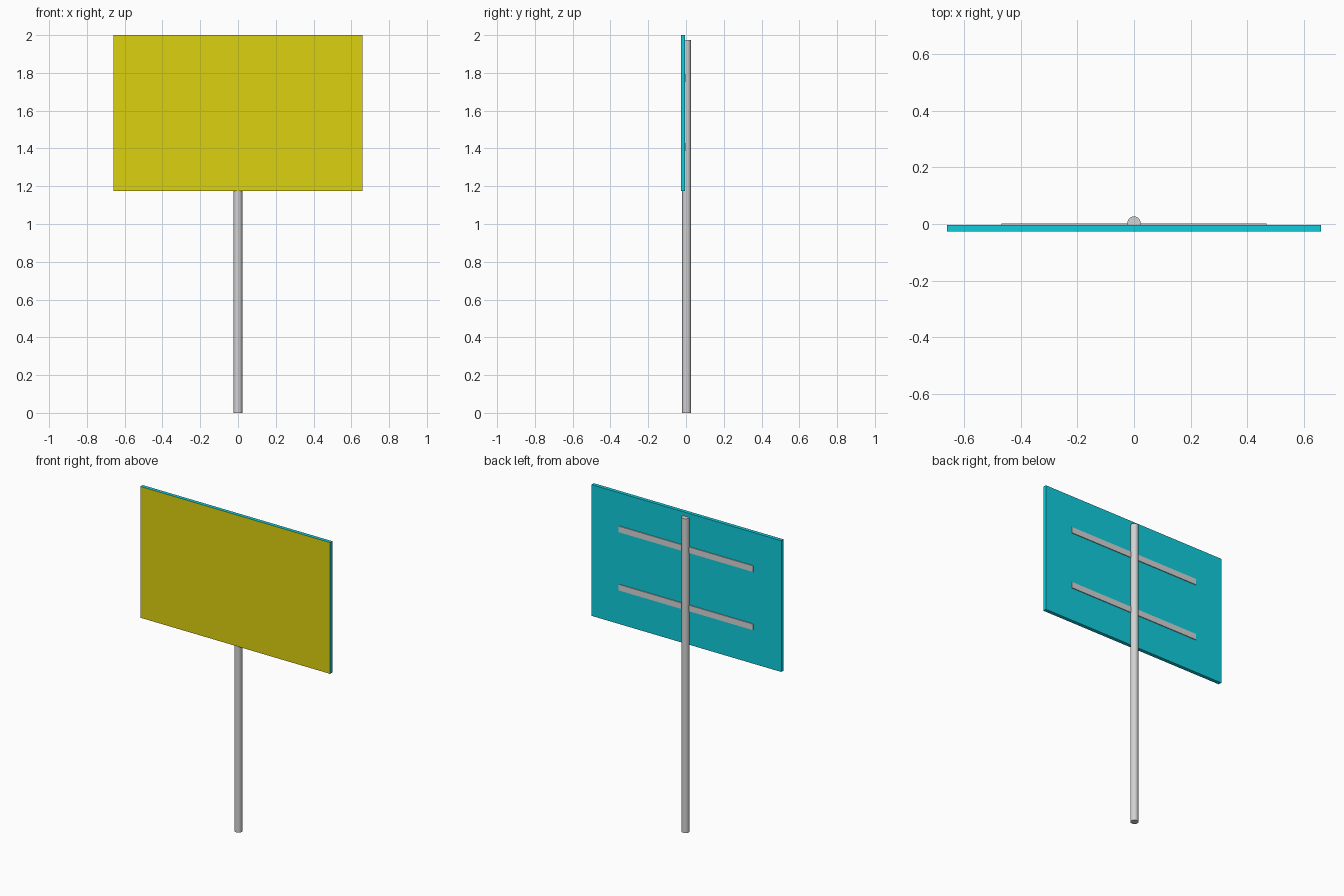
import bpy
import math

cube = bpy.data.objects.get("Cube")
if cube:
    bpy.data.objects.remove(cube, do_unlink=True)


def material(name, rgb):
    mat = bpy.data.materials.new(name)
    mat.use_nodes = True
    mat.diffuse_color = (*rgb, 1)
    mat.node_tree.nodes["Principled BSDF"].inputs["Base Color"].default_value = (*rgb, 1)
    return mat


yellow = material("sign yellow", (0.72, 0.64, 0.005))
teal = material("panel teal", (0.005, 0.61, 0.72))
grey = material("metal grey", (0.65, 0.65, 0.65))


def box(name, low, high, *mats):
    center = [(a + b) / 2 for a, b in zip(low, high)]
    bpy.ops.mesh.primitive_cube_add(size=1, location=center)
    obj = bpy.context.object
    obj.name = name
    obj.scale = [b - a for a, b in zip(low, high)]
    bpy.ops.object.transform_apply(location=False, rotation=False, scale=True)
    for mat in mats:
        obj.data.materials.append(mat)
    return obj


# Sign panel: teal body with a yellow front face
panel = box("sign_panel", (-0.66, -0.027, 1.175), (0.66, -0.004, 2), teal, yellow)
for face in panel.data.polygons:
    face.material_index = int(face.normal.y < -0.5)

# Horizontal mounting bars on the back
for name, z in (("lower_bar", 1.407), ("upper_bar", 1.773)):
    box(name, (-0.467, -0.005, z - 0.019), (0.467, 0.001, z + 0.019), grey)

# Round post
height = 1.975
bpy.ops.mesh.primitive_cylinder_add(vertices=16, radius=0.0235, depth=height,
                                    location=(0, 0.0035, height / 2))
post = bpy.context.object
post.name = "post"
post.data.materials.append(grey)
bpy.ops.object.shade_smooth_by_angle(angle=math.radians(40))
